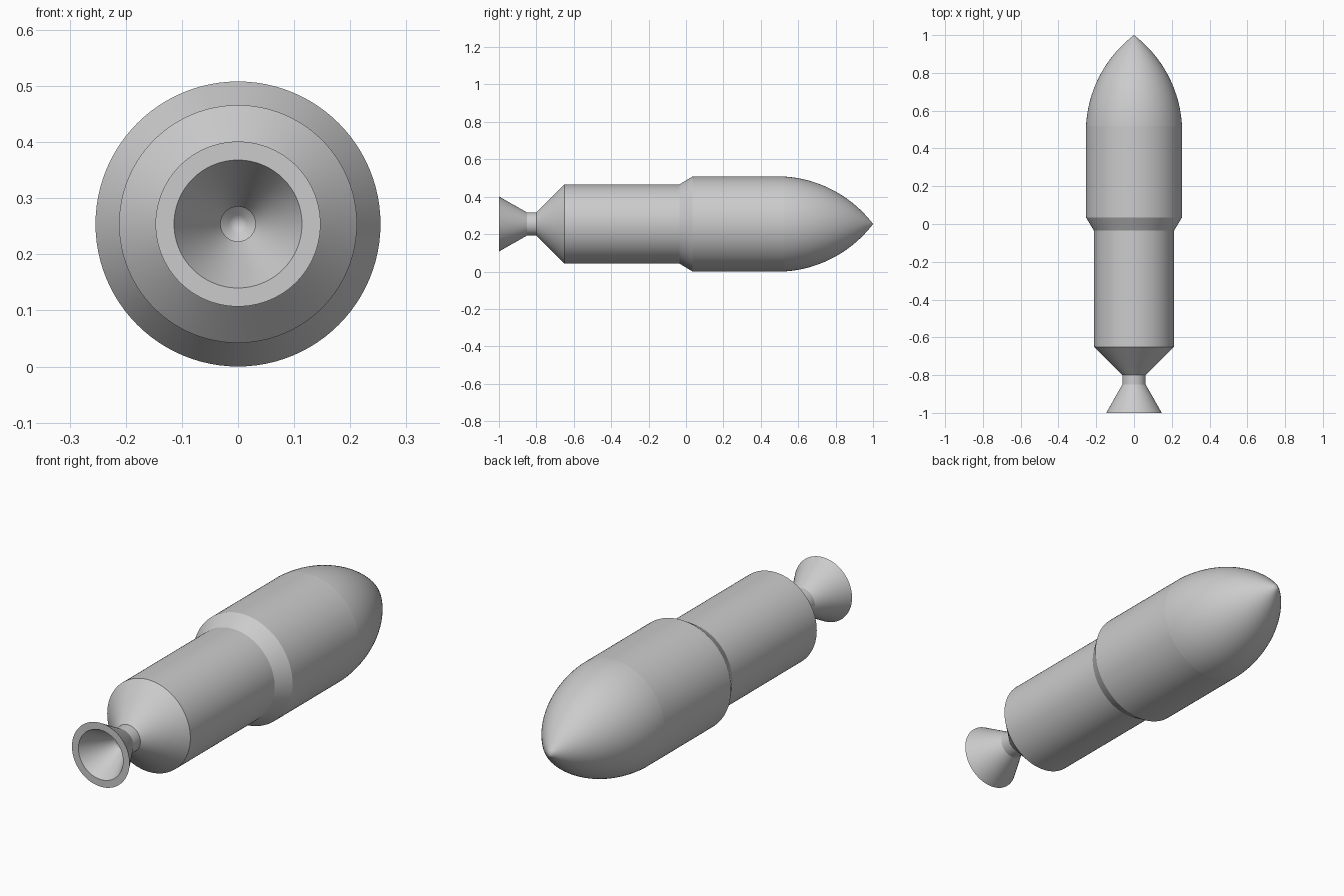
import bpy
import math

if "Cube" in bpy.data.objects:
    bpy.data.objects.remove(bpy.data.objects["Cube"])

SEG = 96
R = 0.254           # main radius, also height of the axis
R2 = 0.212          # rear body radius
WALL = 0.032


def lathe(name, profile):
    """Spin (y, radius) points around the long axis; order sets the facing."""
    verts, rings, faces = [], [], []
    for y, r in profile:
        n = 1 if r < 1e-6 else SEG
        rings.append([len(verts) + i for i in range(n)])
        for i in range(n):
            a = 2 * math.pi * i / SEG
            verts.append((r * math.cos(a), y, R + r * math.sin(a)))
    for a, b in zip(rings, rings[1:]):
        for i in range(SEG):
            j = (i + 1) % SEG
            quad = [a[i % len(a)], b[i % len(b)], b[j % len(b)], a[j % len(a)]]
            faces.append(list(dict.fromkeys(quad)))
    mesh = bpy.data.meshes.new(name)
    mesh.from_pydata(verts, [], faces)
    ob = bpy.data.objects.new(name, mesh)
    bpy.context.collection.objects.link(ob)
    bpy.ops.object.select_all(action='DESELECT')
    ob.select_set(True)
    bpy.context.view_layer.objects.active = ob
    bpy.ops.object.shade_smooth_by_angle(angle=math.radians(20))
    return ob


def ogive(y0, r0, y1, start=math.radians(3), steps=24):
    """Circular arc from the body radius to a point on the axis."""
    end = 2 * math.atan2(r0, y1 - y0) - start
    rho = math.hypot(r0, y1 - y0) / (2 * math.sin((end - start) / 2))
    pts = []
    for i in range(steps + 1):
        t = start + (end - start) * i / steps
        pts.append((y0 + rho * (math.sin(t) - math.sin(start)),
                    r0 - rho * (math.cos(start) - math.cos(t))))
    pts[-1] = (y1, 0.0)
    return pts


# Outer skin, tail to tip
lathe("tail_cone", [(-0.80, 0.062), (-0.65, R2)])
lathe("rear_body", [(-0.65, R2), (-0.035, R2)])
lathe("shoulder_collar", [(-0.035, R2), (0.035, R)])
lathe("front_body", [(0.035, R), (0.52, R)])
lathe("nose", ogive(0.52, R, 1.0))

# Nozzle with throat, bell and flat rim
lathe("nozzle", [(-0.80, 0.031), (-0.85, 0.031), (-1.0, 0.114),
                 (-1.0, 0.147), (-0.85, 0.062), (-0.80, 0.062)])

# Hollow inside, seen through the throat
inner = [(-0.80, 0.031), (-0.64, R2 - WALL), (-0.025, R2 - WALL),
         (0.045, R - WALL)] + ogive(0.52, R - WALL, 0.955)
lathe("inner_shell", inner[::-1])
